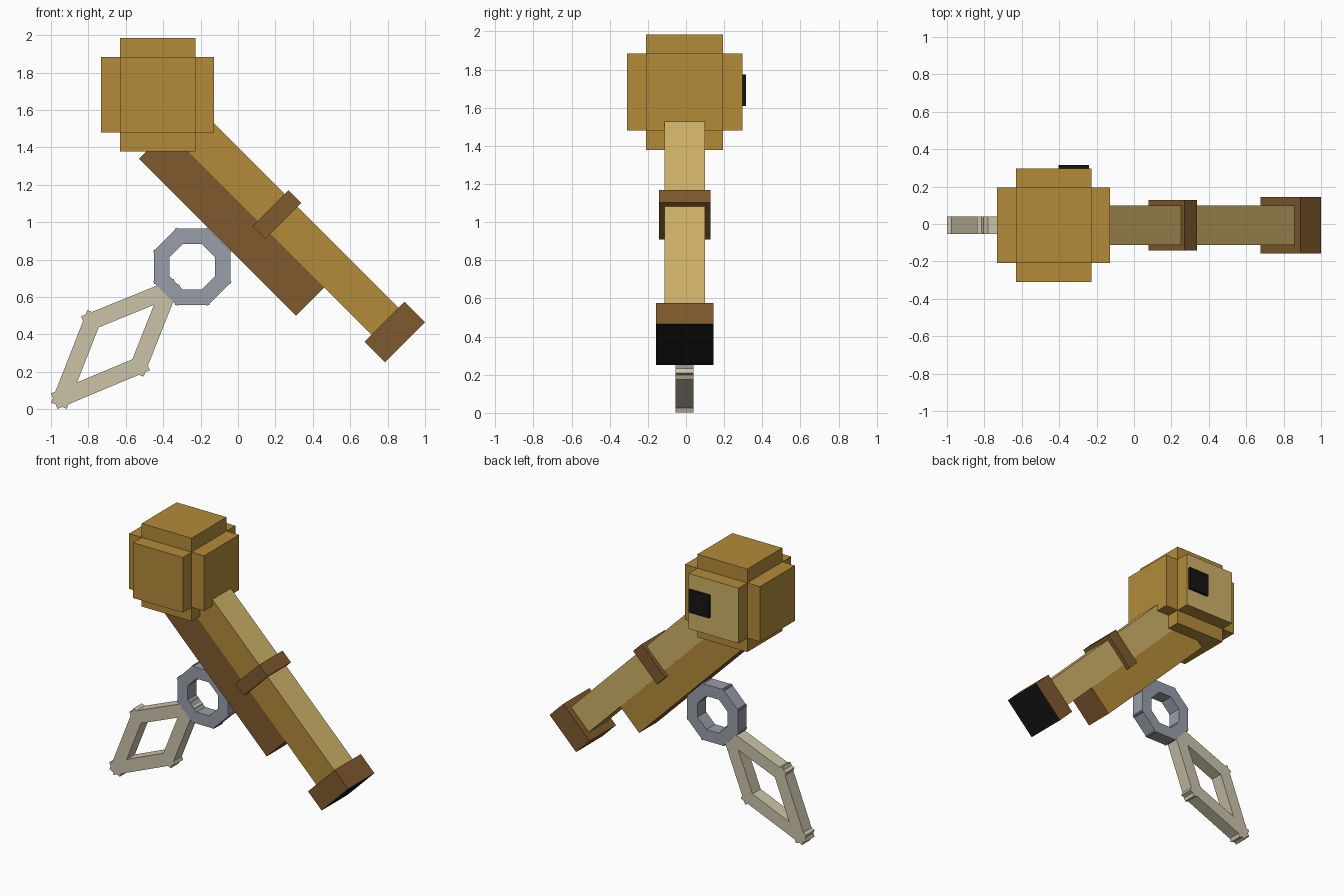
import bpy, bmesh, math
from mathutils import Matrix, Vector

if "Cube" in bpy.data.objects:
    bpy.data.objects.remove(bpy.data.objects["Cube"])

Y0 = -0.007  # middle plane of the model
R2 = math.sqrt(2)


def material(name, hex_code):
    srgb = [int(hex_code[i:i + 2], 16) / 255 for i in (0, 2, 4)]
    lin = [c / 12.92 if c <= 0.04045 else ((c + 0.055) / 1.055) ** 2.4 for c in srgb]
    m = bpy.data.materials.new(name)
    m.diffuse_color = (*lin, 1)
    m.use_nodes = True
    m.node_tree.nodes["Principled BSDF"].inputs["Base Color"].default_value = m.diffuse_color
    return m


GOLD = material("gold", "B38B3A")
TAN = material("light tan", "CFB268")
BROWN = material("brown", "7F5A2D")
BLACK = material("black", "151515")
GREY = material("steel grey", "989DA9")
BONE = material("pale bone", "CBC3AA")


def add_boxes(name, boxes, mat, painted=()):
    """boxes: (centre, size, angle about y); painted: (local normal, material)."""
    bm = bmesh.new()
    for centre, size, angle in boxes:
        rot = Matrix.Rotation(angle, 4, 'Y')
        made = bmesh.ops.create_cube(bm, size=1, matrix=Matrix.Translation(centre) @ rot @ Matrix.Diagonal((*size, 1)))
        faces = {f for v in made["verts"] for f in v.link_faces}
        for f in faces:
            f.normal_update()
            local = rot.to_3x3().transposed() @ f.normal
            for i, (axis, _) in enumerate(painted):
                if local.dot(Vector(axis)) > 0.9:
                    f.material_index = i + 1
    mesh = bpy.data.meshes.new(name)
    bm.to_mesh(mesh)
    bm.free()
    for m in [mat] + [m for _, m in painted]:
        mesh.materials.append(m)
    obj = bpy.data.objects.new(name, mesh)
    bpy.context.collection.objects.link(obj)
    return obj


def slanted(name, s0, s1, d0, d1, depth, mat, painted=()):
    """Box at 45 degrees: s = x + z across the shaft, d = x - z along it."""
    s, d = (s0 + s1) / 2, (d0 + d1) / 2
    centre = ((s + d) / 2, Y0, (s - d) / 2)
    size = ((d1 - d0) / R2, depth, (s1 - s0) / R2)
    add_boxes(name, [(centre, size, math.pi / 4)], mat, painted)


# Head: three crossed blocks, the front-to-back one pale at the rear
HEAD = (-0.43, Y0, 1.682)
for axis, name in enumerate(("head_side_block", "head_depth_block", "head_upright_block")):
    size = [0.403] * 3
    size[axis] = 0.606
    add_boxes(name, [(HEAD, size, 0)], GOLD, [((0, 1, 0), TAN)] if axis == 1 else ())
add_boxes("head_rear_plate", [((-0.322, 0.304, 1.692), (0.165, 0.022, 0.165), 0)], BLACK)

# Main shaft with collar and end cap
slanted("shaft", 1.113, 1.402, -2.1, 0.33, 0.212, GOLD, [((0, 1, 0), TAN), ((0, 0, 1), TAN)])
slanted("collar", 1.056, 1.44, -0.9, -0.765, 0.27, BROWN)
slanted("end_cap", 1.037, 1.465, 0.315, 0.535, 0.303, BROWN, [((1, 0, 0), BLACK)])

# Under rail along the shaft
slanted("under_rail", 0.81, 1.113, -1.87, -0.19, 0.21, BROWN, [((0, 1, 0), GOLD)])

# Ring: eight overlapping bars
ring = []
for i in range(8):
    a = i * math.pi / 4
    centre = (-0.245 + 0.1635 * math.sin(a), Y0, 0.762 + 0.1635 * math.cos(a))
    ring.append((centre, (0.184, 0.1, 0.083), a))
add_boxes("ring", ring, GREY)

# Diamond pendant: four bars running past each corner
corners = [(-0.941, 0.061), (-0.780, 0.472), (-0.369, 0.639), (-0.530, 0.233)]
bars = []
for (x0, z0), (x1, z1) in zip(corners, corners[1:] + corners[:1]):
    length = math.hypot(x1 - x0, z1 - z0) + 0.09
    bars.append((((x0 + x1) / 2, Y0, (z0 + z1) / 2), (length, 0.095, 0.09), -math.atan2(z1 - z0, x1 - x0)))
add_boxes("diamond_pendant", bars, BONE)
